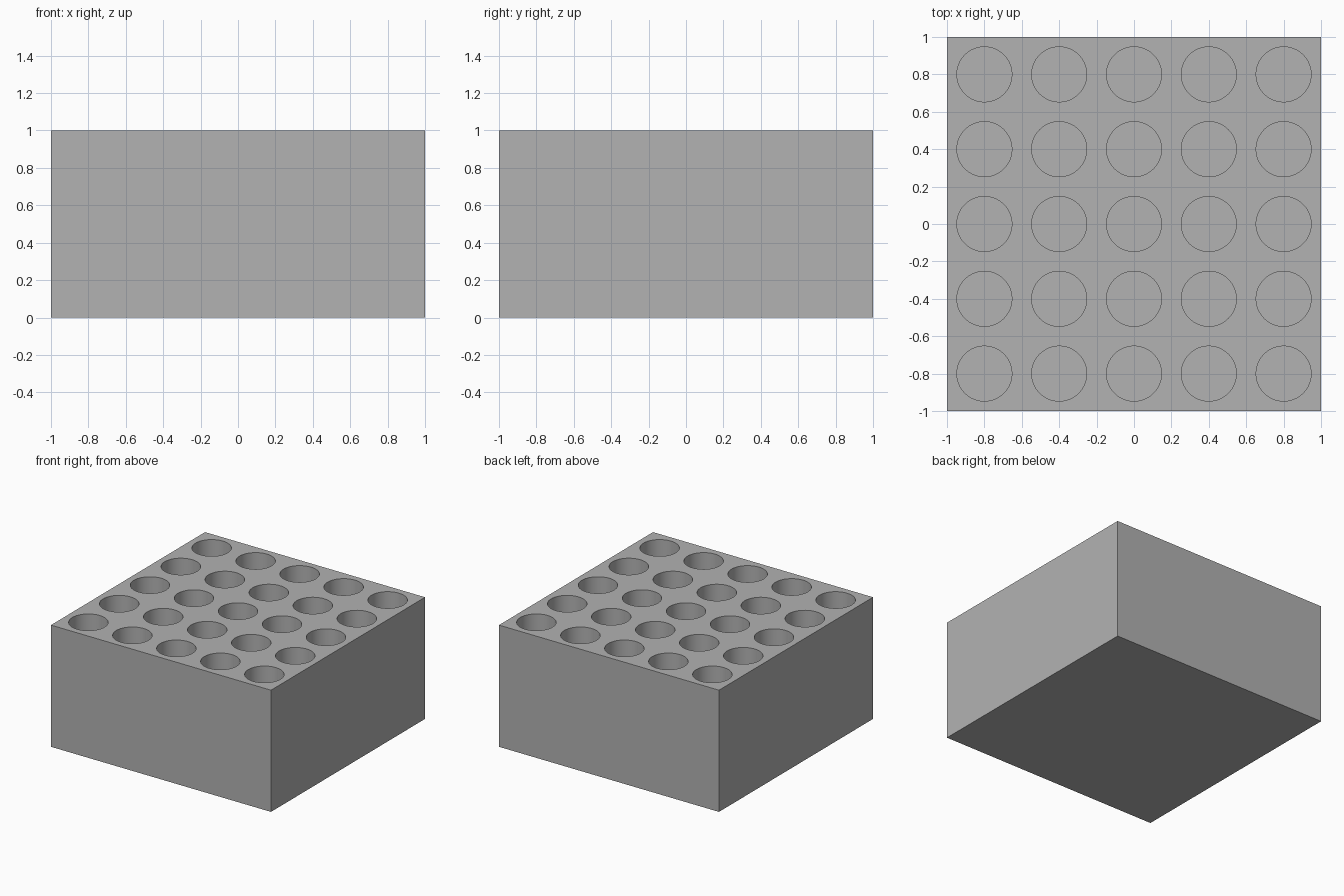
import bpy, bmesh, math
from mathutils import Matrix, Vector

if "Cube" in bpy.data.objects:
    bpy.data.objects.remove(bpy.data.objects["Cube"], do_unlink=True)

HEIGHT, PITCH, RADIUS, DEPTH, COUNT = 1.0, 0.4, 0.147, 0.9, 5
GREY = (0.447, 0.447, 0.447, 1)

grey = bpy.data.materials.new("plain grey")
grey.use_nodes = True
grey.diffuse_color = GREY
grey.node_tree.nodes["Principled BSDF"].inputs["Base Color"].default_value = GREY


def make_object(name, bm):
    mesh = bpy.data.meshes.new(name)
    bm.to_mesh(mesh)
    bm.free()
    mesh.materials.append(grey)
    obj = bpy.data.objects.new(name, mesh)
    bpy.context.collection.objects.link(obj)
    return obj


# Solid block
bm = bmesh.new()
bmesh.ops.create_cube(bm, size=1, matrix=Matrix.Translation((0, 0, HEIGHT / 2))
                      @ Matrix.Diagonal((2, 2, HEIGHT, 1)))
block = make_object("holder_block", bm)

# Grid of round hole cutters, reaching past the top face
bm = bmesh.new()
length = DEPTH + 0.1
for i in range(COUNT):
    for j in range(COUNT):
        centre = Vector((i - 2, j - 2, 0)) * PITCH
        centre.z = HEIGHT - DEPTH + length / 2
        bmesh.ops.create_cone(bm, cap_ends=True, segments=64, radius1=RADIUS,
                              radius2=RADIUS, depth=length,
                              matrix=Matrix.Translation(centre))
cutter = make_object("hole_cutter", bm)
cutter.hide_render = True

# Cut the blind holes and discard the cutter
cut = block.modifiers.new("holes", "BOOLEAN")
cut.operation = "DIFFERENCE"
cut.solver = "EXACT"
cut.object = cutter
bpy.ops.object.select_all(action="DESELECT")
block.select_set(True)
bpy.context.view_layer.objects.active = block
bpy.ops.object.modifier_apply(modifier=cut.name)
bpy.data.objects.remove(cutter, do_unlink=True)

# Smooth hole walls with crisp rims
bpy.ops.object.shade_smooth_by_angle(angle=math.radians(30))
